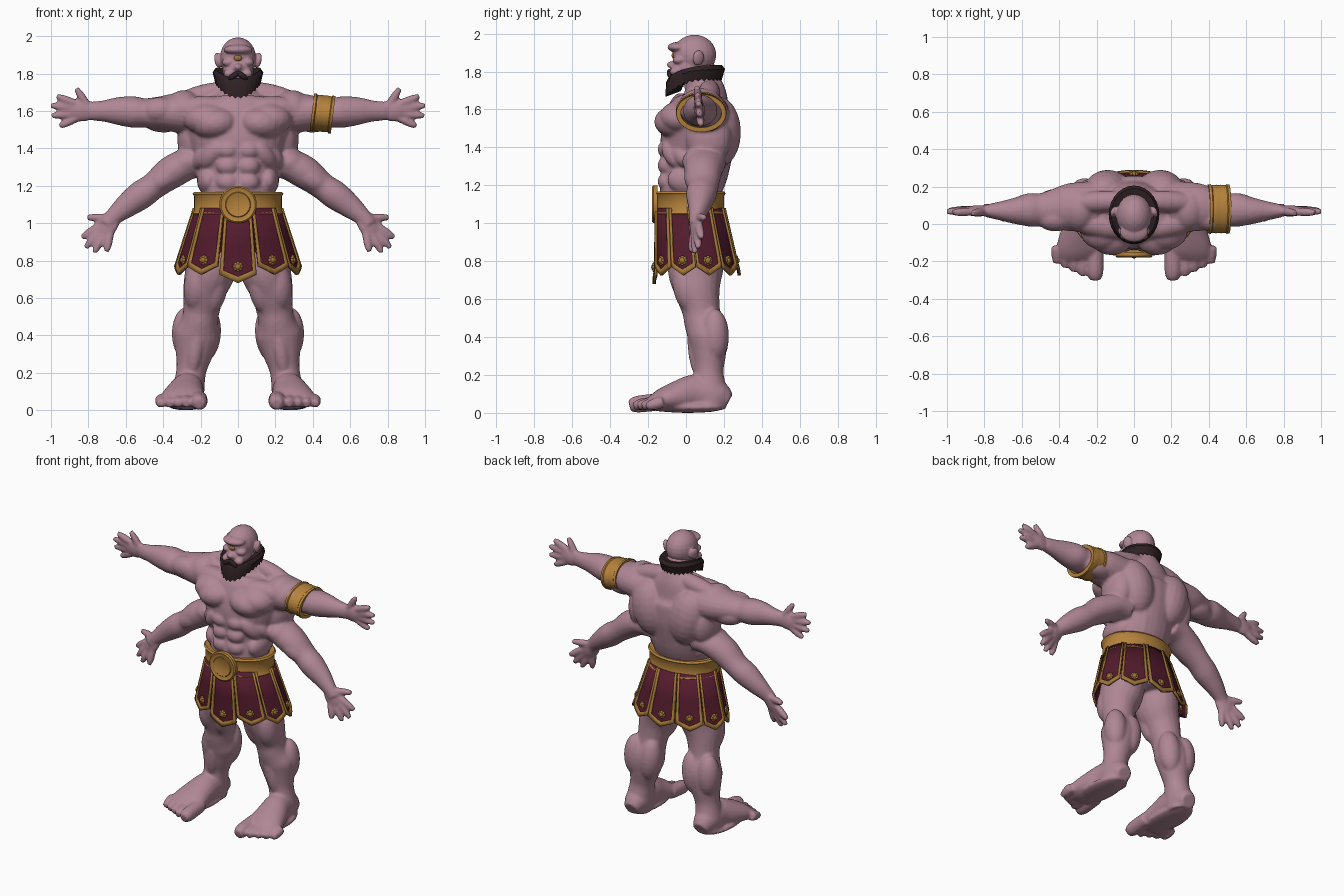
import bpy
import bmesh
from math import sin, cos, pi, radians
from mathutils import Matrix, Vector, Euler

if "Cube" in bpy.data.objects:
    bpy.data.objects.remove(bpy.data.objects["Cube"])


def material(name, colour):
    mat = bpy.data.materials.new(name)
    mat.use_nodes = True
    mat.diffuse_color = (*colour, 1)
    shader = mat.node_tree.nodes["Principled BSDF"]
    shader.inputs["Base Color"].default_value = (*colour, 1)
    shader.inputs["Roughness"].default_value = 0.8
    return mat


SKIN = material("mauve_skin", (.43, .24, .3))
GOLD = material("belt_gold", (.46, .225, .045))
BRONZE = material("trim_gold", (.36, .18, .038))
MAROON = material("maroon_cloth", (.088, .011, .026))
HAIR = material("dark_hair", (.028, .015, .017))


def make(name, bm, mat):
    bmesh.ops.recalc_face_normals(bm, faces=bm.faces)
    mesh = bpy.data.meshes.new(name)
    bm.to_mesh(mesh)
    bm.free()
    mesh.materials.append(mat)
    obj = bpy.data.objects.new(name, mesh)
    bpy.context.collection.objects.link(obj)
    bpy.ops.object.select_all(action='DESELECT')
    obj.select_set(True)
    bpy.context.view_layer.objects.active = obj
    bpy.ops.object.shade_smooth_by_angle(angle=radians(40))
    return obj


def sculpt(name, bm, mat, voxel):
    """Mirror the overlapping volumes, fuse them into one skin and relax it."""
    obj = make(name, bm, mat)
    mirror = obj.modifiers.new("mirror", 'MIRROR')
    mirror.use_mirror_merge = False
    fuse = obj.modifiers.new("fuse", 'REMESH')
    fuse.mode = 'VOXEL'
    fuse.voxel_size = voxel
    relax = obj.modifiers.new("relax", 'SMOOTH')
    relax.iterations = 5
    graph = bpy.context.evaluated_depsgraph_get()
    mesh = bpy.data.meshes.new_from_object(obj.evaluated_get(graph))
    obj.modifiers.clear()
    obj.data = mesh
    mesh.materials.clear()
    mesh.materials.append(mat)
    mesh.shade_smooth()


def ball(bm, centre, radii, rot=(0, 0, 0)):
    place = Matrix.LocRotScale(Vector(centre), Euler(rot), Vector(radii))
    bmesh.ops.create_uvsphere(bm, u_segments=20, v_segments=12, radius=1, matrix=place)


def muscle(bm, start, end, width):
    a, b = Vector(start), Vector(end)
    turn = (b - a).to_track_quat('Z', 'X')
    place = Matrix.LocRotScale((a + b) / 2, turn, Vector((width, width, (b - a).length / 2)))
    bmesh.ops.create_uvsphere(bm, u_segments=20, v_segments=12, radius=1, matrix=place)


def bridge(bm, rows, closed=False):
    """Join rings of vertices; closed also joins the last ring to the first."""
    for i in range(len(rows) if closed else len(rows) - 1):
        lower, upper = rows[i], rows[(i + 1) % len(rows)]
        for j in range(len(lower)):
            k = (j + 1) % len(lower)
            bm.faces.new((lower[j], lower[k], upper[k], upper[j]))


def limb(bm, points, ref=(0, 1, 0), steps=4, sides=20):
    """Loft ellipses (x, y, z, radius across, radius along ref) on a smooth path."""
    p = [Vector(q) for q in points]
    p = [p[0]] + p + [p[-1]]
    path = []
    for a, b, c, d in zip(p, p[1:], p[2:], p[3:]):
        for s in range(steps):
            t = s / steps
            path.append((2 * b + (c - a) * t + (2 * a - 5 * b + 4 * c - d) * t * t
                         + (3 * b - a - 3 * c + d) * t ** 3) / 2)
    path.append(p[-1])
    spots = [Vector(q[:3]) for q in path]
    rows = []
    for i, q in enumerate(path):
        along = (spots[min(i + 1, len(spots) - 1)] - spots[max(i - 1, 0)]).normalized()
        across = along.cross(Vector(ref)).normalized()
        deep = across.cross(along)
        rows.append([bm.verts.new(spots[i] + across * q[3] * cos(2 * pi * j / sides)
                                  + deep * q[4] * sin(2 * pi * j / sides)) for j in range(sides)])
    bridge(bm, rows)
    bm.faces.new(rows[0])
    bm.faces.new(rows[-1])


def band(name, centre, rx, ry, profile, mat, rot=(0, 0, 0), sides=64):
    """Sweep a closed profile of (offset, height) round an ellipse."""
    bm = bmesh.new()
    rows = [[bm.verts.new(((rx + off) * cos(2 * pi * j / sides), (ry + off) * sin(2 * pi * j / sides), h))
             for j in range(sides)] for off, h in profile]
    bridge(bm, rows, closed=True)
    bmesh.ops.remove_doubles(bm, verts=bm.verts, dist=.0001)
    obj = make(name, bm, mat)
    obj.location = centre
    obj.rotation_euler = rot


def hand(bm, wrist, angle, tilt):
    u = Vector((cos(angle), 0, sin(angle)))
    v = Vector((-sin(angle) * cos(tilt), -sin(tilt), cos(angle) * cos(tilt)))
    spot = lambda a, b: Vector(wrist) + u * a + v * b
    ball(bm, spot(.055, 0), (.08, .03, .057), (tilt, -angle, 0))
    digits = [(.09, .04, .19, .08), (.09, .014, .222, .03), (.09, -.012, .218, -.026),
              (.08, -.036, .175, -.082), (.02, .02, .085, .122)]
    for a, b, c, d in digits:
        start, end = spot(a, b), spot(c, d)
        limb(bm, [(*start, .022, .022), (*start.lerp(end, .6), .022, .022), (*end, .014, .014)])


# Torso: core volume, then muscle masses on the left half
body = bmesh.new()
limb(body, [(0, .05, .8, .19, .15), (0, .03, 1, .2, .16), (0, .02, 1.15, .195, .16),
            (0, .05, 1.28, .215, .175), (0, .06, 1.42, .26, .195), (0, .07, 1.52, .29, .19),
            (0, .08, 1.6, .27, .17), (0, .1, 1.67, .17, .12), (0, .09, 1.73, .09, .1),
            (0, .06, 1.82, .08, .09)], sides=32)
ball(body, (.12, -.04, 1.535), (.13, .128, .09), (0, .1, 0))
ball(body, (.17, -.03, 1.56), (.12, .11, .085), (0, .1, 0))
muscle(body, (.01, -.04, 1.61), (.36, .03, 1.61), .07)
ball(body, (.29, .08, 1.605), (.1, .125, .107))
muscle(body, (0, .13, 1.73), (.36, .11, 1.64), .058)
ball(body, (.14, .17, 1.48), (.13, .12, .19), (0, .2, 0))
ball(body, (.24, .12, 1.45), (.085, .12, .15))
muscle(body, (.06, .13, 1.12), (.07, .2, 1.44), .055)
ball(body, (.16, .02, 1.23), (.06, .12, .08))
muscle(body, (.09, -.11, 1.43), (.19, -.03, 1.3), .05)
muscle(body, (.15, -.06, 1.41), (.23, .02, 1.3), .045)
for z in (1.39, 1.305, 1.22):
    ball(body, (.055, -.1, z), (.062, .05, .05))
ball(body, (.11, .09, .87), (.12, .1, .11))

# Upper arms
limb(body, [(.2, .1, 1.58, .11, .13), (.33, .09, 1.59, .105, .13), (.42, .08, 1.59, .088, .11),
            (.5, .075, 1.59, .078, .09), (.56, .075, 1.595, .084, .09), (.64, .07, 1.6, .075, .07),
            (.72, .07, 1.6, .057, .05), (.79, .07, 1.6, .05, .034)])
muscle(body, (.32, .03, 1.61), (.52, .03, 1.6), .07)
muscle(body, (.3, .13, 1.54), (.52, .12, 1.56), .065)
muscle(body, (.49, .06, 1.63), (.68, .06, 1.62), .05)
hand(body, (.78, .07, 1.6), 0, radians(6))

# Lower arms
limb(body, [(.16, .12, 1.33, .08, .1), (.26, .1, 1.32, .085, .11), (.36, .09, 1.27, .088, .1),
            (.45, .09, 1.2, .073, .083), (.52, .08, 1.15, .077, .08), (.6, .07, 1.09, .064, .06),
            (.67, .055, 1.03, .046, .04), (.7, .05, .99, .045, .034)])
ball(body, (.275, .09, 1.325), (.1, .11, .08), (0, .4, 0))
muscle(body, (.29, .05, 1.31), (.48, .05, 1.18), .06)
muscle(body, (.45, .07, 1.23), (.61, .06, 1.1), .055)
hand(body, (.665, .055, 1.035), radians(-55), radians(-20))

# Legs
limb(body, [(.13, .06, .86, .13, .15), (.15, .05, .74, .135, .145), (.18, .06, .64, .115, .12),
            (.195, .08, .54, .098, .1), (.205, .09, .48, .098, .1), (.22, .115, .4, .122, .105),
            (.235, .12, .3, .1, .09), (.25, .12, .21, .08, .078), (.265, .12, .1, .085, .1),
            (.27, .12, .02, .08, .09)])
muscle(body, (.2, -.02, .8), (.23, .03, .53), .075)
muscle(body, (.1, -.02, .8), (.14, .03, .52), .065)
ball(body, (.195, .02, .51), (.045, .035, .05))
muscle(body, (.15, .15, .55), (.18, .155, .26), .074)
muscle(body, (.28, .15, .55), (.28, .155, .27), .074)
muscle(body, (.2, .04, .49), (.25, .07, .18), .045)

# Feet with five toes
limb(body, [(.265, .225, .06, .045, .05), (.265, .16, .09, .088, .08), (.27, .05, .103, .1, .088),
            (.285, -.04, .087, .084, .105), (.293, -.13, .065, .062, .122), (.29, -.18, .05, .04, .11)],
     ref=(1, 0, 0))
ball(body, (.28, .01, .03), (.1, .205, .03))
for i in range(5):
    x, r = (.208, .045) if i == 0 else (.228 + .046 * i, .031)
    tip = -.298 + .022 * i
    limb(body, [(x, -.12, .06, r, r), (x, tip + .045, .046, r, r), (x, tip, .036, r * .65, r * .65)], ref=(1, 0, 0))
sculpt("body", body, SKIN, .009)

# Head with one brow, nose, cheeks and ears
head = bmesh.new()
ball(head, (0, .045, 1.888), (.096, .115, .106))
ball(head, (0, .01, 1.82), (.083, .09, .08))
ball(head, (0, -.04, 1.928), (.078, .058, .028))
ball(head, (.05, -.035, 1.86), (.036, .035, .024))
ball(head, (.048, -.055, 1.8), (.03, .03, .025))
ball(head, (0, -.07, 1.835), (.024, .032, .02))
ball(head, (.02, -.065, 1.826), (.016, .02, .014))
ball(head, (.106, .065, 1.872), (.018, .032, .042), (0, .2, .4))
sculpt("head", head, SKIN, .006)

eye = bmesh.new()
ball(eye, (0, -.056, 1.884), (.024, .02, .02))
make("eye", eye, BRONZE)

# Beard: a tufted collar round the head, tapering to a point at the chin
beard = bmesh.new()
rows = []
for i in range(56):
    t = 2 * pi * i / 56
    front = (1 + cos(t)) / 2
    tuft = .006 * (-1) ** i
    top, low = 1.834 - .06 * front ** 3, 1.757 - .085 * front ** 4 + tuft
    section = [(.6, top - .01), (.92, top), (1.02 + tuft, (top + low) / 2 + .015),
               (.9 + .14 * front ** 4 - tuft, low), (.5, low + .03)]
    rows.append([beard.verts.new((.132 * s * sin(t), .05 - .152 * s * cos(t), z)) for s, z in section])
bridge(beard, rows, closed=True)
for side in (-1, 1):
    muscle(beard, (-.008 * side, -.088, 1.81), (.05 * side, -.085, 1.77), .015)
make("beard", beard, HAIR)

# Belt, buckle and arm band
band("belt", (0, .021, 0), .234, .18,
     [(-.03, 1.045), (0, 1.04), (.009, 1.052), (0, 1.068), (0, 1.145), (.009, 1.157), (0, 1.168), (-.03, 1.165)], GOLD)
band("buckle", (0, -.15, 1.1), 0, 0,
     [(0, 0), (.1, 0), (.1, .022), (.092, .029), (.083, .024), (.068, .024), (.064, .028), (.058, .024), (0, .026)],
     GOLD, (pi / 2, 0, 0))
band("arm_band", (.452, .08, 1.587), .096, .127,
     [(-.02, -.057), (.004, -.057), (.006, -.043), (0, -.038), (.003, -.012), (0, 0), (.003, .012),
      (0, .038), (.006, .043), (.004, .057), (-.02, .057)], GOLD, (0, radians(97), 0))

# Skirt of ten pointed flaps with raised trim and rosettes over a short lining
panels, trim, rosettes, lining = (bmesh.new() for _ in range(4))
columns, levels = [-1, -.8, -.4, 0, .4, .8, 1], [0, .5, .91, 1]


def skirt_point(i, u, v, lift):
    theta = radians(36 * i + 17.3 * u)
    length = .31 + .045 * (1 - abs(u)) + (.045 if i == 0 else 0)
    out = .1 * v + lift + .004 * (i % 2)
    return Vector(((.225 + out) * sin(theta), .02 + .035 * v - (.178 + out - .06 * v) * cos(theta), 1.08 - v * length))


for i in range(10):
    for bm, lift in ((panels, 0), (trim, .007)):
        grid = [[bm.verts.new(skirt_point(i, u, v, lift)) for u in columns] for v in levels]
        for r in range(len(levels) - 1):
            for c in range(len(columns) - 1):
                edge = c in (0, len(columns) - 2) or r == len(levels) - 2
                if bm is panels or edge:
                    bm.faces.new((grid[r][c], grid[r][c + 1], grid[r + 1][c + 1], grid[r + 1][c]))
    theta = radians(36 * i)
    hub = skirt_point(i, 0, .78, .006)
    ball(rosettes, hub, (.018, .016, .018), (0, 0, theta))
    for k in range(8):
        a = k * pi / 4
        petal = hub + Vector((cos(theta) * cos(a), sin(theta) * cos(a), sin(a))) * .017
        ball(rosettes, petal, (.01, .009, .01), (0, 0, theta))
bmesh.ops.delete(trim, geom=[v for v in trim.verts if not v.link_faces], context='VERTS')
bridge(lining, [[lining.verts.new(skirt_point(i, u, v, -.012)) for i in range(10) for u in (-1, 0, 1)]
                for v in (0, .75)])
for name, bm, mat, thick in (("skirt_flaps", panels, MAROON, .008), ("skirt_trim", trim, BRONZE, .012),
                             ("skirt_lining", lining, MAROON, .006)):
    shell = make(name, bm, mat).modifiers.new("thickness", 'SOLIDIFY')
    shell.thickness = thick
    shell.offset = 0
make("skirt_rosettes", rosettes, BRONZE)
